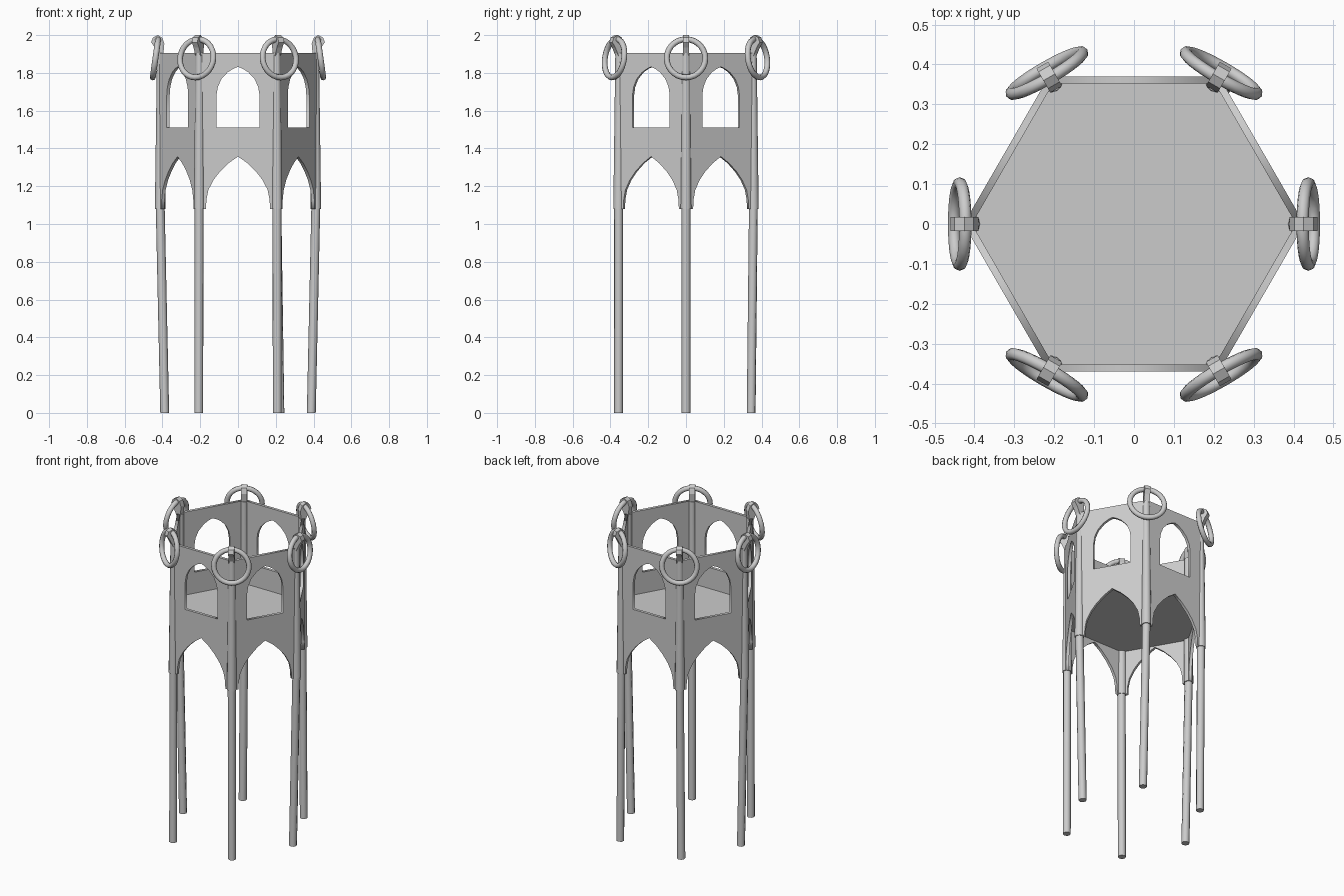
import bpy, bmesh
from math import cos, sin, pi, radians
from mathutils import Vector, Matrix

cube = bpy.data.objects.get("Cube")
if cube:
    bpy.data.objects.remove(cube, do_unlink=True)

GREY = (0.6, 0.6, 0.6, 1)
grey = bpy.data.materials.new("plain grey")
grey.use_nodes = True
grey.diffuse_color = GREY
grey.node_tree.nodes["Principled BSDF"].inputs["Base Color"].default_value = GREY

RADIUS, APOTHEM = 0.412, 0.361
FLOOR_Z, SLEEVE_Z, TOP_Z = 1.37, 1.08, 1.905


def add(name, mesh, smooth=None):
    obj = bpy.data.objects.new(name, mesh)
    bpy.context.collection.objects.link(obj)
    if not mesh.materials:
        mesh.materials.append(grey)
    if smooth:
        bpy.ops.object.select_all(action='DESELECT')
        obj.select_set(True)
        bpy.context.view_layer.objects.active = obj
        bpy.ops.object.shade_smooth_by_angle(angle=radians(smooth))
    return obj


def finish(name, bm, smooth=None):
    bmesh.ops.remove_doubles(bm, verts=bm.verts, dist=0.0001)
    bmesh.ops.recalc_face_normals(bm, faces=bm.faces)
    mesh = bpy.data.meshes.new(name)
    bm.to_mesh(mesh)
    bm.free()
    return add(name, mesh, smooth)


def rod(name, start, end, r1, r2, sides):
    start, end = Vector(start), Vector(end)
    axis = end - start
    turn = axis.to_track_quat('Z', 'Y').to_matrix().to_4x4()
    bm = bmesh.new()
    bmesh.ops.create_cone(bm, cap_ends=True, segments=sides, radius1=r1, radius2=r2,
                          depth=axis.length,
                          matrix=Matrix.Translation((start + end) / 2) @ turn)
    return finish(name, bm, 50)


def mirrored(half):
    """Left half of an outline, ending at the apex, plus its mirror image."""
    return half + [(-x, z) for x, z in reversed(half[:-1])]


def panel_mesh(outlines, thickness):
    curve = bpy.data.curves.new("panel_outline", 'CURVE')
    curve.dimensions, curve.fill_mode = '2D', 'BOTH'
    curve.extrude = thickness / 2
    for outline in outlines:
        spline = curve.splines.new('POLY')
        spline.points.add(len(outline) - 1)
        for point, (x, z) in zip(spline.points, outline):
            point.co = (x, z, 0, 1)
        spline.use_cyclic_u = True
    helper = bpy.data.objects.new("panel_helper", curve)
    bpy.context.collection.objects.link(helper)
    bpy.context.view_layer.update()
    mesh = bpy.data.meshes.new_from_object(
        helper.evaluated_get(bpy.context.evaluated_depsgraph_get()))
    bpy.data.objects.remove(helper, do_unlink=True)
    bm = bmesh.new()
    bm.from_mesh(mesh)
    bmesh.ops.transform(bm, verts=bm.verts, matrix=Matrix.Translation((0, -APOTHEM, 0))
                        @ Matrix.Rotation(pi / 2, 4, 'X'))
    return bm


# Wall panel outline with a pointed arch below and an arched window
arch = mirrored([(-0.17, SLEEVE_Z), (-0.167, 1.13), (-0.157, 1.18), (-0.13, 1.233),
                 (-0.095, 1.278), (-0.05, 1.322), (0, 1.357)])
window = mirrored([(-0.114, 1.51), (-0.114, 1.68), (-0.107, 1.725), (-0.088, 1.767),
                   (-0.055, 1.803), (-0.025, 1.822), (0, 1.832)])
half_width = RADIUS / 2
wall = ([(-half_width, SLEEVE_Z)] + arch
        + [(half_width, SLEEVE_Z), (half_width, TOP_Z), (-half_width, TOP_Z)])
first_panel = finish("wall_panel_1", panel_mesh([wall, window], 0.018))
for k in range(1, 6):
    panel = add(f"wall_panel_{k + 1}", first_panel.data)
    panel.rotation_euler.z = k * pi / 3

# Hexagonal floor
bm = bmesh.new()
bmesh.ops.create_cone(bm, cap_ends=True, segments=6, radius1=RADIUS - 0.005,
                      radius2=RADIUS - 0.005, depth=0.012,
                      matrix=Matrix.Translation((0, 0, FLOOR_Z))
                      @ Matrix.Rotation(pi / 6, 4, 'Z'))
# Align a corner of the hexagon with +x
corner = max((v.co for v in bm.verts), key=lambda c: c.x)
if abs(corner.y) > 0.01:
    bmesh.ops.rotate(bm, verts=bm.verts, matrix=Matrix.Rotation(pi / 6, 3, 'Z'))
finish("floor", bm)

# Leg feet, starting at +x and going round
feet = [(0.388, 0), (0.222, 0.345), (-0.208, 0.345),
        (-0.388, 0), (-0.208, -0.357), (0.208, -0.357)]

# Strap loop side outline: distance outwards and height
strap_path = [(0.398, 1.87), (0.39, 1.955), (0.402, 1.987), (0.425, 2.0),
              (0.45, 1.988), (0.46, 1.962), (0.442, 1.935), (0.412, 1.87)]


def ring(name, turn):
    bm = bmesh.new()
    major, minor, around, tube = 0.102, 0.0155, 28, 8
    rows = [[bm.verts.new(((minor * sin(2 * pi * j / tube)),
                           (major + minor * cos(2 * pi * j / tube)) * cos(2 * pi * i / around),
                           (major + minor * cos(2 * pi * j / tube)) * sin(2 * pi * i / around)))
             for j in range(tube)] for i in range(around)]
    for i in range(around):
        a, b = rows[i], rows[(i + 1) % around]
        for j in range(tube):
            n = (j + 1) % tube
            bm.faces.new((a[j], b[j], b[n], a[n]))
    place = (turn @ Matrix.Translation((0.437, 0, 1.877))
             @ Matrix.Rotation(radians(-8), 4, 'Y'))
    bmesh.ops.transform(bm, verts=bm.verts, matrix=place)
    return finish(name, bm, 60)


def strap(name, turn):
    bm = bmesh.new()
    side = [bm.verts.new((x, -0.017, z)) for x, z in strap_path]
    face = bm.faces.new(side)
    out = bmesh.ops.extrude_face_region(bm, geom=[face])
    bmesh.ops.translate(bm, vec=(0, 0.034, 0),
                        verts=[v for v in out["geom"] if isinstance(v, bmesh.types.BMVert)])
    bmesh.ops.transform(bm, verts=bm.verts, matrix=turn)
    return finish(name, bm)


# Legs, corner posts, rings and straps at the six corners
for k, (fx, fy) in enumerate(feet):
    a = k * pi / 3
    x, y = RADIUS * cos(a), RADIUS * sin(a)
    turn = Matrix.Rotation(a, 4, 'Z')
    rod(f"leg_{k + 1}", (fx, fy, 0), (x, y, SLEEVE_Z + 0.02), 0.0235, 0.0235, 8)
    rod(f"corner_post_{k + 1}", (x, y, SLEEVE_Z), (x * 0.99, y * 0.99, TOP_Z),
        0.028, 0.021, 12)
    ring(f"hanging_ring_{k + 1}", turn)
    strap(f"ring_strap_{k + 1}", turn)
